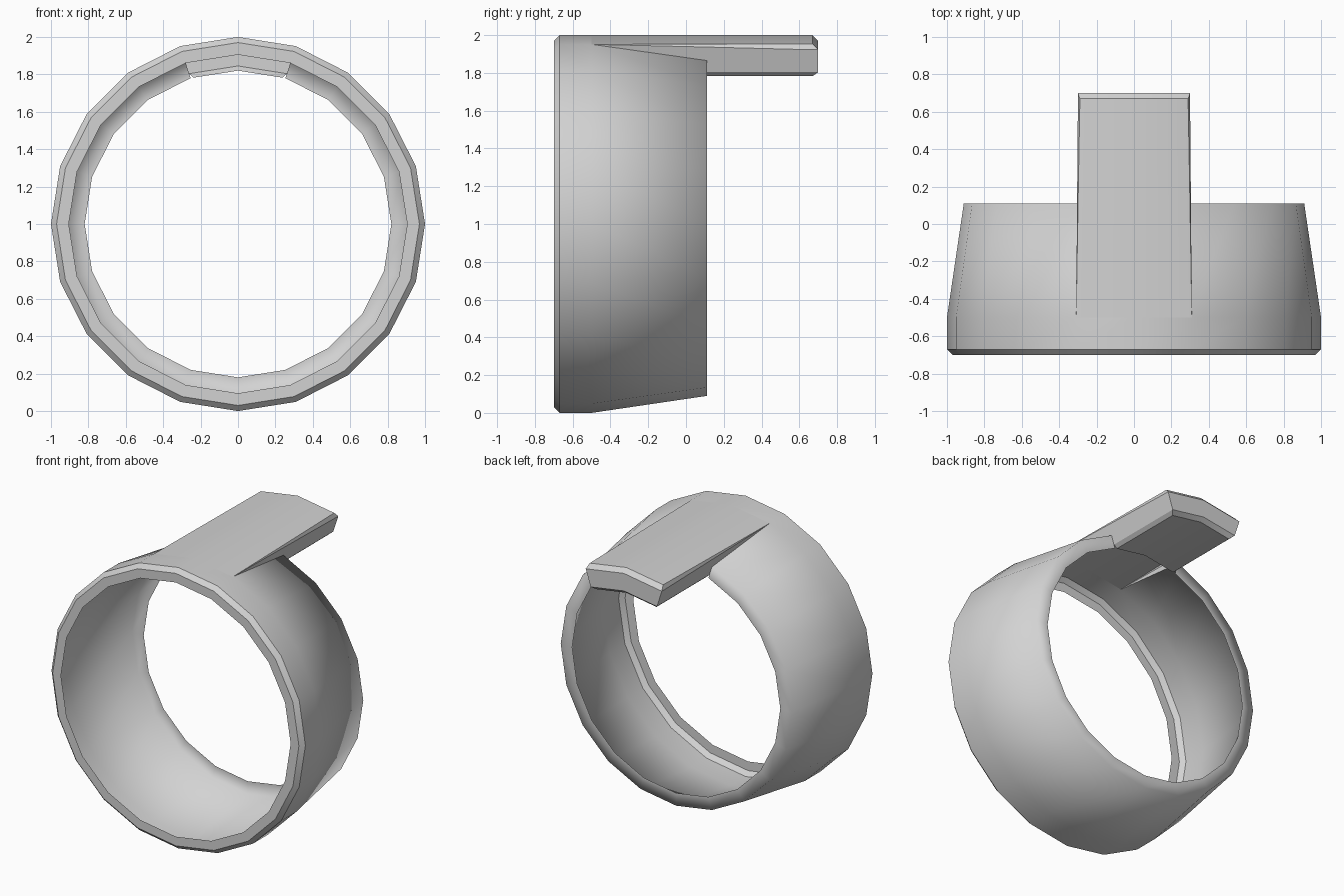
import bpy, bmesh, math

if "Cube" in bpy.data.objects:
    bpy.data.objects.remove(bpy.data.objects["Cube"], do_unlink=True)

# One plain grey for every part
GREY = (0.65, 0.65, 0.65, 1)
mat = bpy.data.materials.new("light_grey")
mat.use_nodes = True
mat.diffuse_color = GREY
mat.node_tree.nodes["Principled BSDF"].inputs["Base Color"].default_value = GREY

SIDES = 20
STEP = math.tau / SIDES
BACK, END = 0.11, 0.7        # back of the ring, end of the tab
OUTER, INNER = 1.0, 0.82     # radii of the tab's top and underside


def build(name, faces):
    """Weld faces into an open shell, smooth except at its creases."""
    bm = bmesh.new()
    for pts in faces:
        bm.faces.new([bm.verts.new(p) for p in pts])
    bmesh.ops.remove_doubles(bm, verts=bm.verts, dist=0.0005)
    bmesh.ops.recalc_face_normals(bm, faces=bm.faces)
    for f in bm.faces:
        f.smooth = True
    for e in bm.edges:
        rounded = all(abs(v.co.y - BACK) < 0.001 for v in e.verts)
        e.smooth = rounded or e.calc_face_angle(0) < math.radians(30)
    mesh = bpy.data.meshes.new(name)
    bm.to_mesh(mesh)
    bm.free()
    mesh.materials.append(mat)
    obj = bpy.data.objects.new(name, mesh)
    bpy.context.collection.objects.link(obj)


def at(angle, r, y):
    return (r * math.sin(angle), y, 1 + r * math.cos(angle))


# Ring: front lip, bevel, straight band, taper and inward back flange.
# The two top segments keep only the front; the tab takes over from there.
profile = [(0.905, -0.7), (0.97, -0.7), (1.0, -0.67), (1.0, -0.5),
           (0.91, BACK), (INNER, BACK)]
ring = []
for i in range(SIDES):
    a, b = i * STEP, (i + 1) * STEP
    pairs = list(zip(profile, profile[1:]))
    for p, q in pairs[:3] if i in (0, SIDES - 1) else pairs:
        ring.append([at(a, *p), at(a, *q), at(b, *q), at(b, *p)])
build("ring_band", ring)


# Tab: hollow, with bevelled long edges that run out where it meets the ring
def row(r, y, inset, side_r):
    """Middle, facet edge and side point of one half section."""
    x, _, z = at(STEP, r, y)
    t = inset / 0.31
    edge = (x * (1 - t), y, z + (1 + r - z) * t)
    return [(0, y, 1 + r), edge, at(STEP, side_r, y)]


top = [row(OUTER, -0.5, 0, OUTER),
       row(OUTER, BACK, 0.01, 0.985),
       row(OUTER, END - 0.03, 0.02, 0.97),
       row(0.97, END, 0, 0.97)]
bottom = [row(0.845, END, 0, 0.845),
          row(INNER, END - 0.03, 0.02, 0.845),
          row(INNER, BACK, 0.02, 0.845)]

half = []
for strip in (top, bottom):
    for a, b in zip(strip, strip[1:]):
        for j in range(2):
            quad = [a[j], a[j + 1], b[j + 1], b[j]]
            half.append(list(dict.fromkeys(quad)))
# End face and side wall
half.append([top[-1][0], top[-1][2], bottom[0][2], bottom[0][0]])
half.append([r[2] for r in top + bottom] + [at(STEP, 0.91, BACK)])

mirrored = [[(-x, y, z) for x, y, z in reversed(f)] for f in half]
build("top_tab", [f for f in half + mirrored if len(f) > 2])
